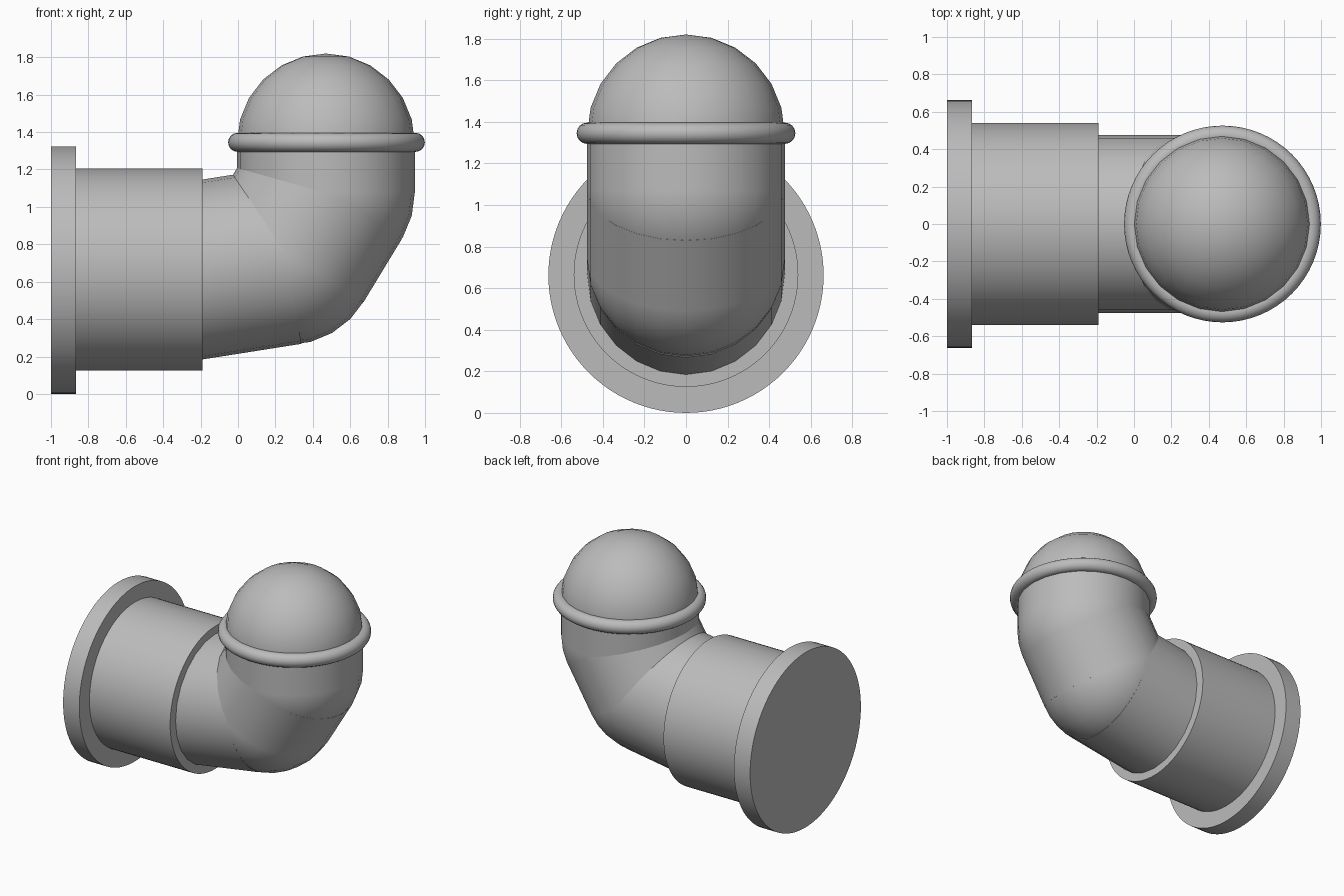
import bpy
import math
from mathutils import Vector

old = bpy.data.objects.get("Cube")
if old:
    bpy.data.objects.remove(old, do_unlink=True)

grey = bpy.data.materials.new("plain grey")
grey.use_nodes = True
colour = (0.5, 0.5, 0.5, 1)
grey.diffuse_color = colour
grey.node_tree.nodes["Principled BSDF"].inputs["Base Color"].default_value = colour

RADIUS = 0.475


def finish(name):
    ob = bpy.context.object
    ob.name = name
    ob.data.materials.append(grey)
    bpy.ops.object.shade_smooth_by_angle(angle=math.radians(35))
    return ob


def tube(name, start, end, radius, sides):
    """Closed cylinder between two points on the y = 0 plane."""
    a, b = Vector((start[0], 0, start[1])), Vector((end[0], 0, end[1]))
    d = b - a
    bpy.ops.mesh.primitive_cylinder_add(
        vertices=sides, radius=radius, depth=d.length, location=(a + b) / 2,
        rotation=(0, math.atan2(d.x, d.z), 0))
    return finish(name)


def ball(name, centre, tilt):
    bpy.ops.mesh.primitive_uv_sphere_add(
        segments=24, ring_count=12, radius=RADIUS,
        location=(centre[0], 0, centre[1]), rotation=(tilt, 0, 0))
    return finish(name)


# Wall flange and sleeve
tube("flange", (-1, 0.662), (-0.865, 0.662), 0.662, 96)
tube("sleeve", (-0.87, 0.665), (-0.19, 0.665), 0.54, 96)

# Bent pipe: straight lengths with round joints
path = [(-0.3, 0.648), (0.265, 0.737), (0.47, 1.075), (0.47, 1.345)]
for i, (a, b) in enumerate(zip(path, path[1:])):
    tube(f"pipe_length_{i + 1}", a, b, RADIUS, 24)
for i, p in enumerate(path[1:3]):
    ball(f"pipe_joint_{i + 1}", p, math.pi / 2)

# Domed end and its collar
ball("dome", path[-1], 0)
bpy.ops.mesh.primitive_torus_add(
    location=(0.473, 0, 1.345), major_radius=RADIUS, minor_radius=0.051,
    major_segments=64, minor_segments=16)
finish("collar_ring")
